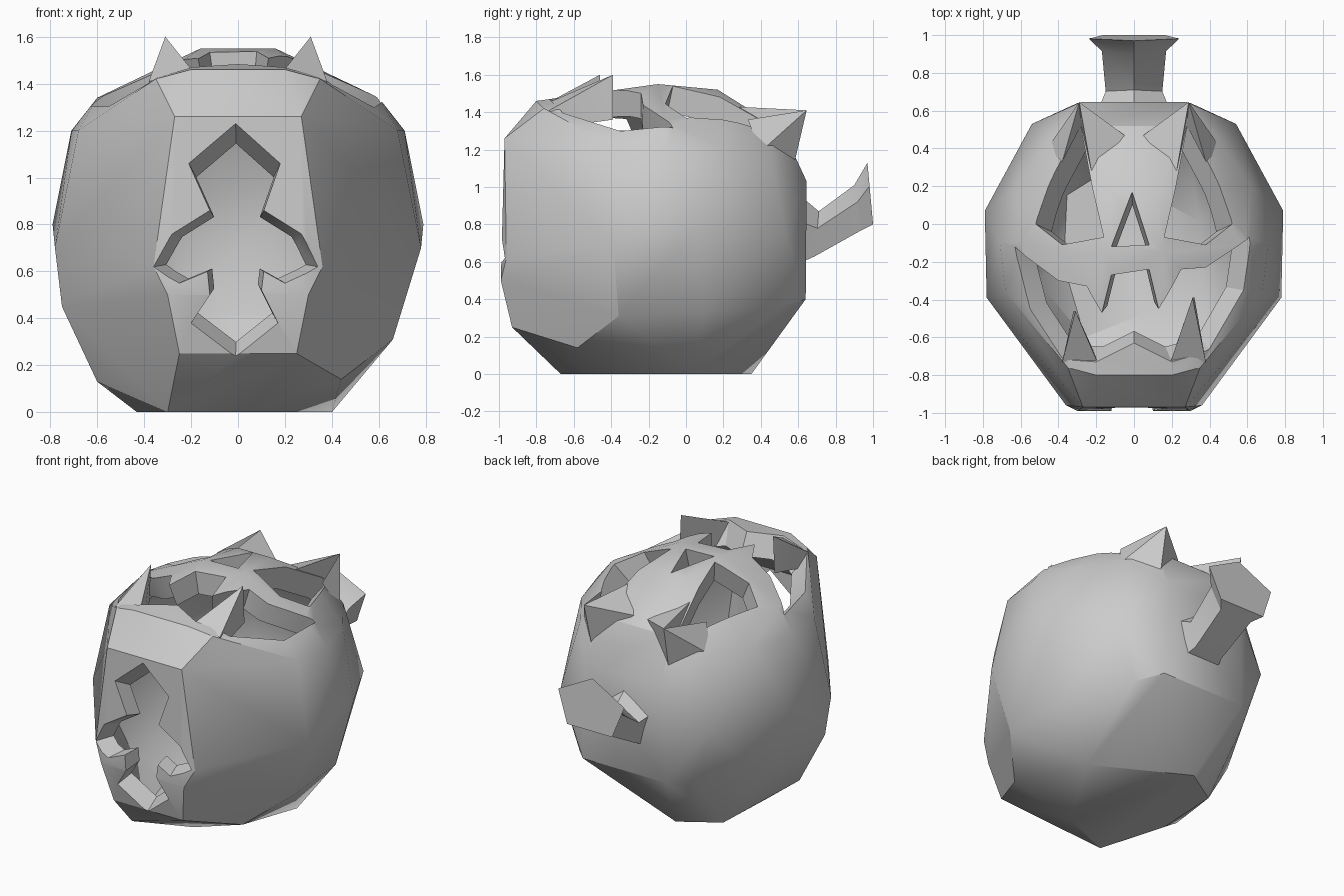
import bpy, bmesh
from mathutils import Vector

if "Cube" in bpy.data.objects:
    bpy.data.objects.remove(bpy.data.objects["Cube"], do_unlink=True)

grey = bpy.data.materials.new("plain grey")
grey.use_nodes = True
grey.diffuse_color = (0.6, 0.6, 0.6, 1)
grey.node_tree.nodes["Principled BSDF"].inputs["Base Color"].default_value = (0.6, 0.6, 0.6, 1)


def finish(bm, name):
    bmesh.ops.recalc_face_normals(bm, faces=bm.faces[:])
    me = bpy.data.meshes.new(name)
    bm.to_mesh(me)
    bm.free()
    ob = bpy.data.objects.new(name, me)
    bpy.context.collection.objects.link(ob)
    me.materials.append(grey)
    return ob


def hull(name, points):
    bm = bmesh.new()
    for p in points:
        bm.verts.new(p)
    res = bmesh.ops.convex_hull(bm, input=bm.verts[:])
    junk = {v for v in res["geom_interior"] + res["geom_unused"]
            if isinstance(v, bmesh.types.BMVert)}
    bmesh.ops.delete(bm, geom=list(junk), context='VERTS')
    return finish(bm, name)


def loft(name, loops):
    bm = bmesh.new()
    loops = [[bm.verts.new(p) for p in loop] for loop in loops]
    for p, q in zip(loops, loops[1:]):
        for i in range(len(p)):
            j = (i + 1) % len(p)
            bm.faces.new((p[i], p[j], q[j], q[i]))
    bm.faces.new(loops[0])
    bm.faces.new(loops[-1])
    return finish(bm, name)


def activate(ob):
    bpy.ops.object.select_all(action='DESELECT')
    ob.select_set(True)
    bpy.context.view_layer.objects.active = ob


def carve(ob, cutter):
    mod = ob.modifiers.new("cut", 'BOOLEAN')
    mod.operation, mod.solver, mod.object = 'DIFFERENCE', 'EXACT', cutter
    activate(ob)
    bpy.ops.object.modifier_apply(modifier=mod.name)
    bpy.data.objects.remove(cutter, do_unlink=True)


def scaled(points, centre, k):
    return [centre + (Vector(p) - centre) * k for p in points]


# Body: faceted gourd lying on its back
half = [
    (.27, -.97, 1.26), (.3, -.99, .5), (.25, -.93, .25), (.36, -.96, .62),
    (.64, .1, .33), (.42, .5, .36),
    (.78, -.39, .7), (.79, .07, .8), (.54, .53, .75), (.71, -.1, 1.2),
    (.68, -.36, 1.2), (.3, .64, .4), (.28, .645, 1.03), (.45, .45, 1.2),
    (.25, .52, 1.3), (.6, -.1, 1.34), (.35, -.76, 1.42), (.2, -.8, 1.46),
    (.16, -.15, 1.55), (.12, .17, 1.52), (.4, .2, 1.41), (.62, .2, 1.2),
]
base = [
    (.4, .04, 0), (-.17, .35, 0), (-.41, .2, 0), (-.43, -.23, 0),
    (-.3, -.67, 0), (.05, -.53, 0), (.44, -.58, .14), (-.6, -.32, .13),
    (.66, -.36, .31), (-.75, -.37, .45),
]
shell = [(s * x, y, z) for x, y, z in half for s in (-1, 1)] + base
body = hull("pumpkin_body", shell)
bpy.context.view_layer.update()

# Openings: outlines dropped on the skin, tapering towards the inside
eye = [(.28, .52), (.52, 0), (.38, -.11), (.16, -.07)]
nose = [(-.01, .17), (-.12, -.12), (.08, -.11)]
mouth = [(-.63, -.12), (-.4, -.3), (-.25, -.33), (-.17, -.47), (-.12, -.27),
         (.08, -.24), (.13, -.45), (.25, -.24), (.38, -.23), (.61, -.07),
         (.58, -.35), (.4, -.66), (.2, -.73), (0, -.63), (-.2, -.73),
         (-.38, -.71), (-.55, -.45)]
front = [(-.01, 1.23), (-.21, 1.06), (-.12, .86), (-.28, .76), (-.36, .62),
         (-.25, .55), (-.13, .6), (-.12, .5), (-.2, .38), (-.01, .24),
         (.17, .38), (.1, .52), (.11, .6), (.2, .55), (.34, .62),
         (.27, .76), (.11, .86), (.18, 1.06)]
focus = Vector((0, -.25, .68))
rays = [([(x, y, 3) for x, y in shape], (0, 0, -1))
        for shape in (eye, [(-x, y) for x, y in eye], nose, mouth)]
rays.append(([(x, -3, z) for x, z in front], (0, 1, 0)))
cutters = []
for starts, aim in rays:
    skin = [body.ray_cast(p, aim)[1] for p in starts]
    cutters.append(loft("cutter", [scaled(skin, focus, k) for k in (.65, 1.3)]))

# Hollow it, thicker at the face, then open the face and the front
carve(body, hull("hollow", scaled(shell, Vector((0, -.15, .48)), .865)))
for cutter in cutters:
    carve(body, cutter)

# Lower teeth and pointed brows
parts = [body]
for side, s, tip_y in (("right", -1, -.46), ("left", 1, -.39)):
    tip, notch, heel = (s * .29, .645, 1.41), (s * .28, .52, 1.27), (s * .28, .58, 1.13)
    parts.append(hull(side + "_lower_tooth", [
        (s * .31, tip_y, 1.6), (s * .32, tip_y, 1.36), (s * .38, -.73, 1.41),
        (s * .19, -.74, 1.45), (s * .36, -.68, 1.32), (s * .21, -.68, 1.32)]))
    parts.append(hull(side + "_inner_brow", [
        tip, notch, heel, (s * .22, .25, 1.43), (s * .05, .47, 1.34)]))
    parts.append(hull(side + "_outer_brow", [
        tip, notch, heel, (s * .46, .4, 1.19), (s * .38, .33, 1.36)]))

# Stem: bent, flared, five-sided loft with a ridge on top
rings = [(.2, (.58, .58), (.58, .98)), (.15, (.69, .63), (.71, .87)),
         (.17, (.94, .77), (.9, 1.01)), (.24, (1.0, .8), (.97, 1.13))]
section = [(-.68, 0), (.68, 0), (1, .62), (0, 1), (-1, .62)]
parts.append(loft("stem", [
    [Vector((0, *low)).lerp(Vector((0, *high)), t) + Vector((width * x, 0, 0))
     for x, t in section] for width, low, high in rings]))

# Soft shading on shallow folds, crisp on steep ones
for ob in parts:
    activate(ob)
    bpy.ops.object.shade_smooth_by_angle(angle=.5)
